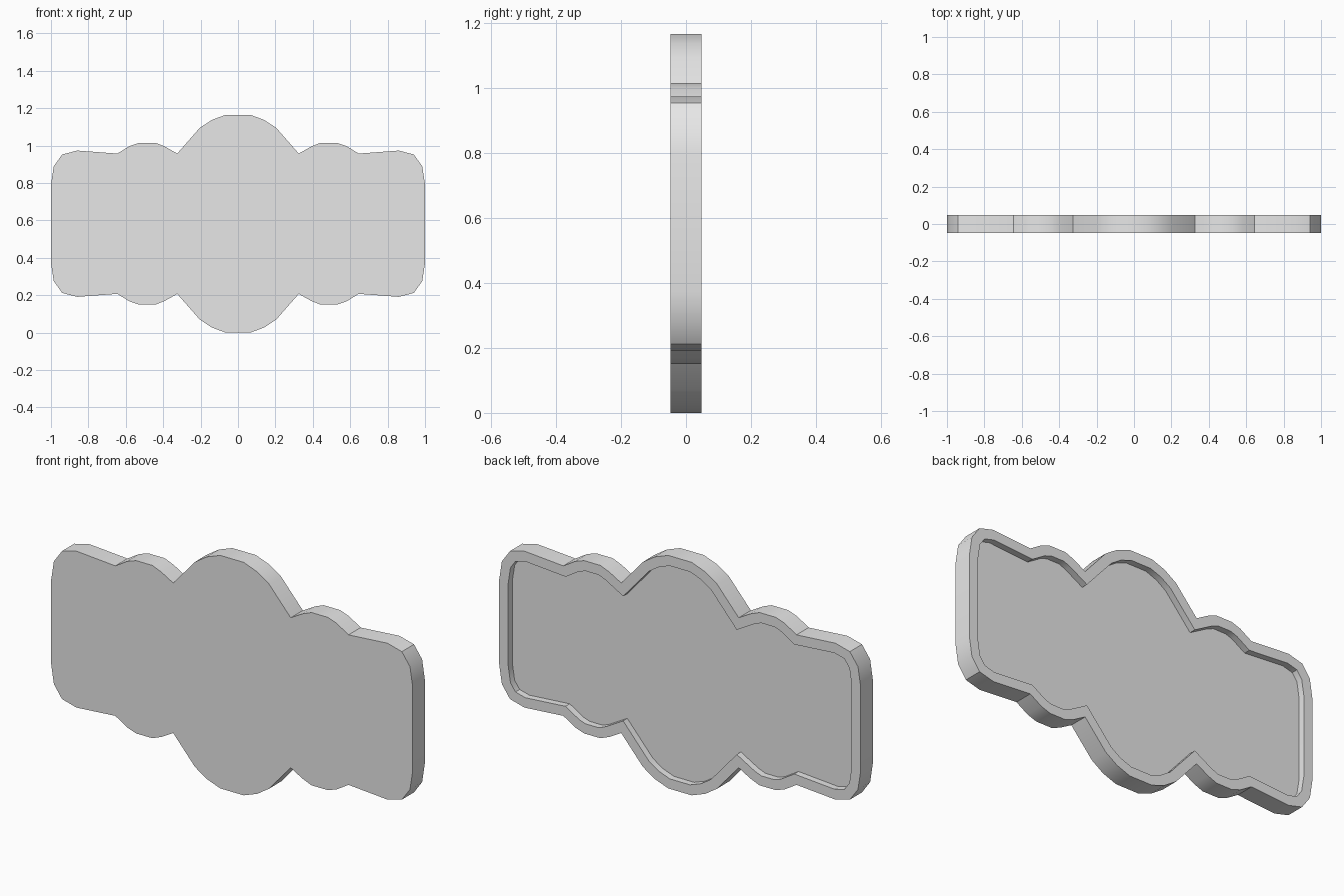
import bpy, bmesh, math

cube = bpy.data.objects.get("Cube")
if cube:
    bpy.data.objects.remove(cube, do_unlink=True)

MID_Z = 0.5825      # height of the horizontal symmetry line
HALF_DEPTH = 0.048
RIM = 0.05
RECESS = 0.033

# One quarter of the scalloped outline: x, height above the symmetry line
quarter = [(0.065, 0.5825), (0.14, 0.555), (0.205, 0.512), (0.325, 0.375),
           (0.39, 0.412), (0.44, 0.432), (0.53, 0.432), (0.58, 0.415),
           (0.645, 0.375), (0.86, 0.391), (0.94, 0.37), (0.985, 0.307),
           (1.0, 0.21)]
right_half = quarter + [(x, -h) for x, h in reversed(quarter)]
outline = right_half + [(-x, h) for x, h in reversed(right_half)]


def make_material(name, rgb):
    mat = bpy.data.materials.new(name)
    mat.use_nodes = True
    colour = (*rgb, 1.0)
    mat.diffuse_color = colour
    mat.node_tree.nodes["Principled BSDF"].inputs["Base Color"].default_value = colour
    return mat


# Solid plaque extruded from front to back
bm = bmesh.new()
verts = [bm.verts.new((x, -HALF_DEPTH, MID_Z + h)) for x, h in outline]
front = bm.faces.new(verts)
extruded = bmesh.ops.extrude_face_region(bm, geom=[front], use_keep_orig=True)
back_verts = [g for g in extruded["geom"] if isinstance(g, bmesh.types.BMVert)]
bmesh.ops.translate(bm, verts=back_verts, vec=(0, 2 * HALF_DEPTH, 0))
bmesh.ops.recalc_face_normals(bm, faces=bm.faces)

# Raised rim around a sunken panel on the back
back = max(bm.faces, key=lambda f: f.calc_center_median().y)
bmesh.ops.inset_region(bm, faces=[back], thickness=RIM, depth=0,
                       use_even_offset=True, use_boundary=True)
floor = bmesh.ops.extrude_discrete_faces(bm, faces=[back])["faces"][0]
bmesh.ops.translate(bm, verts=floor.verts, vec=(0, -RECESS, 0))
bmesh.ops.recalc_face_normals(bm, faces=bm.faces)

mesh = bpy.data.meshes.new("scalloped_plaque")
bm.to_mesh(mesh)
bm.free()
mesh.materials.append(make_material("plain light grey", (0.8, 0.8, 0.8)))
plaque = bpy.data.objects.new("scalloped_plaque", mesh)
bpy.context.collection.objects.link(plaque)

# Soft lobes, crisp corners
bpy.ops.object.select_all(action="DESELECT")
plaque.select_set(True)
bpy.context.view_layer.objects.active = plaque
bpy.ops.object.shade_smooth_by_angle(angle=math.radians(30))
